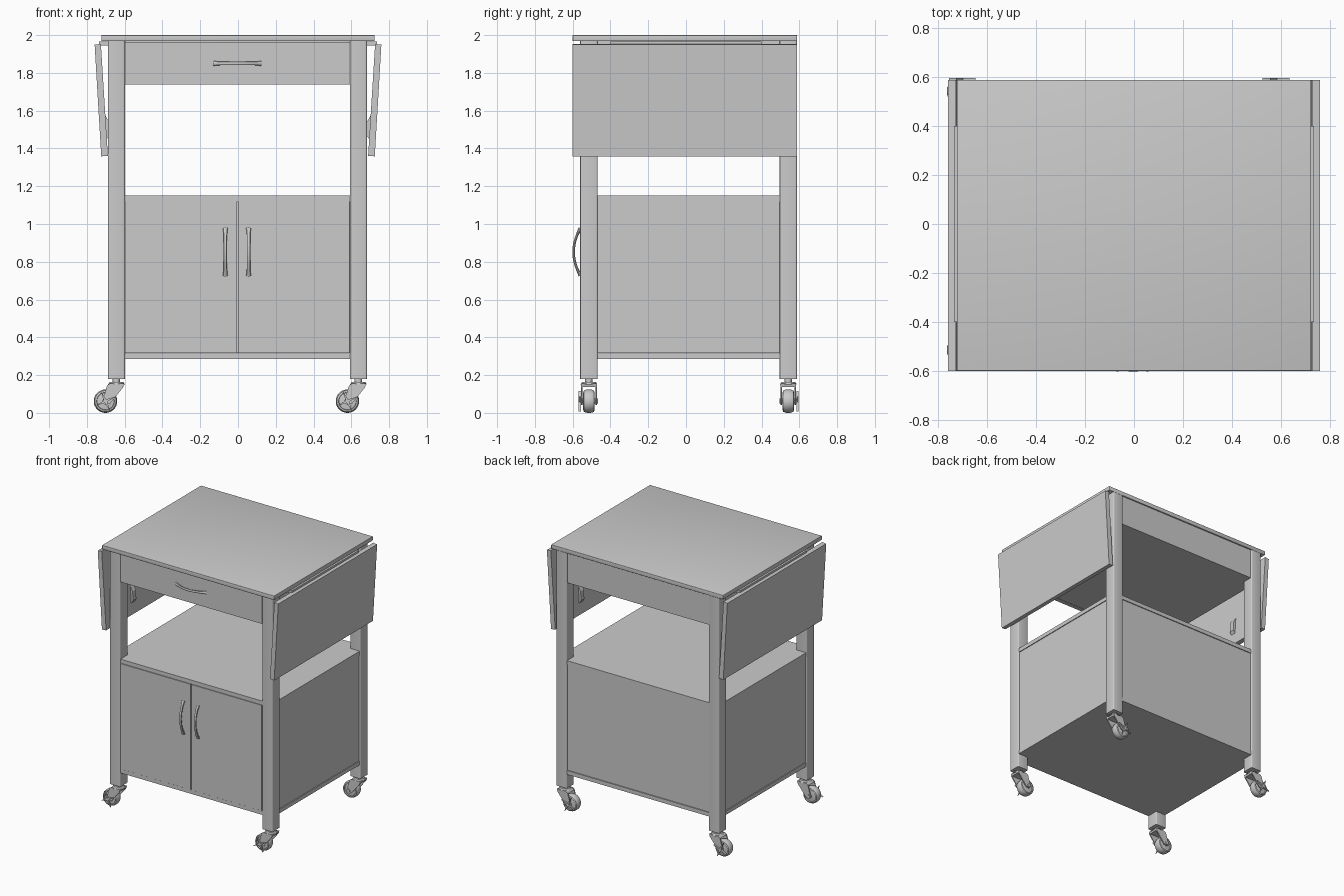
import bpy, bmesh, math
from mathutils import Vector, Matrix

if "Cube" in bpy.data.objects:
    bpy.data.objects.remove(bpy.data.objects["Cube"])

grey = bpy.data.materials.new("plain_grey")
grey.diffuse_color = (0.6, 0.6, 0.6, 1)
grey.use_nodes = True
grey.node_tree.nodes["Principled BSDF"].inputs["Base Color"].default_value = grey.diffuse_color


def finish(name, bm, smooth=False):
    bmesh.ops.recalc_face_normals(bm, faces=bm.faces)
    me = bpy.data.meshes.new(name)
    bm.to_mesh(me)
    bm.free()
    ob = bpy.data.objects.new(name, me)
    bpy.context.collection.objects.link(ob)
    me.materials.append(grey)
    if smooth:
        bpy.ops.object.select_all(action='DESELECT')
        bpy.context.view_layer.objects.active = ob
        ob.select_set(True)
        bpy.ops.object.shade_smooth_by_angle(angle=math.radians(35))
    return ob


def box(name, x, y, z, bevel=0.0, vertical=False):
    """Box from (min, max) ranges, optionally with rounded (vertical) edges."""
    bm = bmesh.new()
    bmesh.ops.create_cube(bm, size=1)
    for v in bm.verts:
        for i, r in enumerate((x, y, z)):
            v.co[i] = r[0] if v.co[i] < 0 else r[1]
    if bevel:
        edges = [e for e in bm.edges if not vertical or
                 abs(e.verts[0].co.z - e.verts[1].co.z) > 0.1]
        bmesh.ops.bevel(bm, geom=edges, offset=bevel, segments=3, profile=0.5, affect='EDGES')
    return finish(name, bm, bevel > 0)


def prism(name, pts, y0, y1):
    """Profile in x-z pushed along y."""
    bm = bmesh.new()
    f = bm.faces.new([bm.verts.new((px, y0, pz)) for px, pz in pts])
    r = bmesh.ops.extrude_face_region(bm, geom=[f])
    for v in r['geom']:
        if isinstance(v, bmesh.types.BMVert):
            v.co.y = y1
    return finish(name, bm)


def cyl(name, c, r, depth, axis='Z', r2=None, seg=28):
    bm = bmesh.new()
    bmesh.ops.create_cone(bm, cap_ends=True, segments=seg, radius1=r,
                          radius2=r if r2 is None else r2, depth=depth)
    m = Matrix.Translation(c)
    if axis == 'Y':
        m = m @ Matrix.Rotation(math.pi / 2, 4, 'X')
    bmesh.ops.transform(bm, matrix=m, verts=bm.verts)
    return finish(name, bm, True)


def lathe_y(name, c, pts):
    """Closed (radius, y) profile spun about the y axis."""
    bm = bmesh.new()
    vs = [bm.verts.new((r, y, 0)) for r, y in pts]
    es = [bm.edges.new((vs[i], vs[(i + 1) % len(vs)])) for i in range(len(vs))]
    bmesh.ops.spin(bm, geom=vs + es, cent=(0, 0, 0), axis=(0, 1, 0),
                   angle=2 * math.pi, steps=32, use_merge=True)
    bmesh.ops.remove_doubles(bm, verts=bm.verts, dist=1e-5)
    bmesh.ops.translate(bm, vec=c, verts=bm.verts)
    return finish(name, bm, True)


def handle(name, centre, along):
    """Bowed pull: a tube arcing forward, swollen at both ends."""
    bm = bmesh.new()
    side = Vector((0, 0, 1)).cross(along) if abs(along.x) > 0.5 else Vector((1, 0, 0))
    n, seg, rings = 14, 10, []
    for i in range(n + 1):
        t = 2 * i / n - 1
        p = Vector(centre) + along * (0.125 * t) + Vector((0, -0.036 * (1 - t * t), 0))
        tan = (along * 0.125 + Vector((0, 0.072 * t, 0))).normalized()
        u = Vector((1, 0, 0)) if abs(along.z) > 0.5 else Vector((0, 0, 1))
        w = tan.cross(u)
        r = 0.009 + 0.004 * max(0, abs(t) - 0.7) / 0.3
        rings.append([bm.verts.new(p + u * r * math.cos(a) + w * r * 0.8 * math.sin(a))
                      for a in (2 * math.pi * k / seg for k in range(seg))])
    for a, b in zip(rings, rings[1:]):
        for k in range(seg):
            bm.faces.new((a[k], a[(k + 1) % seg], b[(k + 1) % seg], b[k]))
    bm.faces.new(rings[0])
    bm.faces.new(rings[-1])
    return finish(name, bm, True)


# Worktop
box("worktop", (-0.723, 0.723), (-0.6, 0.588), (1.968, 2.0), 0.003)

# Legs and casters (every caster trails towards -x)
XS, YS = ((-0.688, -0.599), (0.593, 0.682)), ((-0.56, -0.468), (0.496, 0.587))
for xr, sx in zip(XS, ("left", "right")):
    for yr, sy in zip(YS, ("front", "back")):
        tag = sy + "_" + sx
        box(tag + "_leg", xr, yr, (0.18, 1.968), 0.008, True)
        cx, cy = sum(xr) / 2, sum(yr) / 2
        out = -1 if sy == "front" else 1
        wx, wz = cx - 0.058, 0.062
        cyl(tag + "_caster_stem", (cx, cy, 0.172), 0.02, 0.03)
        cyl(tag + "_caster_swivel", (cx, cy, 0.157), 0.045, 0.014, r2=0.036)
        fork = [(cx - 0.05, 0.145), (cx - 0.035, 0.155), (cx + 0.04, 0.155), (cx + 0.035, 0.135),
                (wx + 0.025, 0.05), (wx, 0.042), (wx - 0.018, 0.055)]
        for s in (-1, 1):
            prism(tag + "_caster_fork", fork, cy + s * 0.034, cy + s * 0.042)
        prism(tag + "_caster_hood", [(cx - 0.05, 0.14), (cx - 0.035, 0.155), (cx + 0.04, 0.155),
                                     (cx + 0.036, 0.138), (cx - 0.03, 0.138)],
              cy - 0.034, cy + 0.034)
        lathe_y(tag + "_wheel", (wx, cy, wz),
                [(0.012, -0.026), (0.045, -0.022), (0.047, -0.03), (0.056, -0.027), (0.061, -0.015),
                 (0.062, 0), (0.061, 0.015), (0.056, 0.027), (0.047, 0.03), (0.045, 0.022),
                 (0.012, 0.026)])
        cyl(tag + "_axle", (wx, cy, wz), 0.013, 0.094, 'Y', seg=16)
        # Four-armed locking knob on the outer side
        ky = cy + out * 0.049
        for k in range(2):
            a = math.radians(25 + 90 * k)
            d, e = Vector((math.cos(a), math.sin(a))), Vector((-math.sin(a), math.cos(a)))
            c = Vector((wx, wz))
            prism(tag + "_lock_arm", [c + d * 0.06, c + e * 0.008, c - d * 0.06, c - e * 0.008],
                  ky - 0.006, ky + 0.006)

# Cupboard: shelves fill the gaps between legs on every side
L, R, F, B = -0.682, 0.676, -0.556, 0.582
for name, z in (("cupboard_floor", (0.285, 0.315)), ("cupboard_top_shelf", (1.12, 1.15))):
    box(name, (L, R), (F, B), z)
P = (0.317, 1.118)
box("left_side_panel", (L + 0.004, L + 0.03), (-0.5, 0.53), P)
box("right_side_panel", (R - 0.03, R - 0.004), (-0.5, 0.53), P)
box("back_panel", (-0.62, 0.62), (B - 0.03, B - 0.004), P)
box("left_door", (-0.597, -0.006), (F - 0.003, F + 0.03), P)
box("right_door", (0.0, 0.591), (F - 0.003, F + 0.03), P)
box("door_stop", (-0.62, 0.62), (F + 0.03, F + 0.04), P)
for x, s in ((-0.067, "left"), (0.056, "right")):
    handle(s + "_door_handle", (x, -0.559, 0.852), Vector((0, 0, 1)))

# Drawer case under the worktop
box("drawer_front", (-0.598, 0.592), (F - 0.003, F + 0.03), (1.738, 1.964))
box("drawer_case", (L + 0.008, R - 0.008), (F + 0.03, B - 0.004), (1.74, 1.968))
handle("drawer_handle", (-0.003, -0.559, 1.85), Vector((1, 0, 0)))

# Folded drop leaves, leaning inward at the bottom, with their brackets
for s, n in ((-1, "left"), (1, "right")):
    prism(n + "_drop_leaf", [(s * 0.726, 1.953), (s * 0.759, 1.949),
                             (s * 0.724, 1.358), (s * 0.689, 1.361)], -0.6, 0.587)
    box(n + "_leaf_hinge", sorted((s * 0.67, s * 0.735)), (-0.4, 0.4), (1.945, 1.967))
    for y in (-0.27, 0.27):
        prism(n + "_leaf_bracket", [(s * 0.705, 1.58), (s * 0.683, 1.54),
                                    (s * 0.680, 1.47), (s * 0.700, 1.44)], y - 0.02, y + 0.02)
